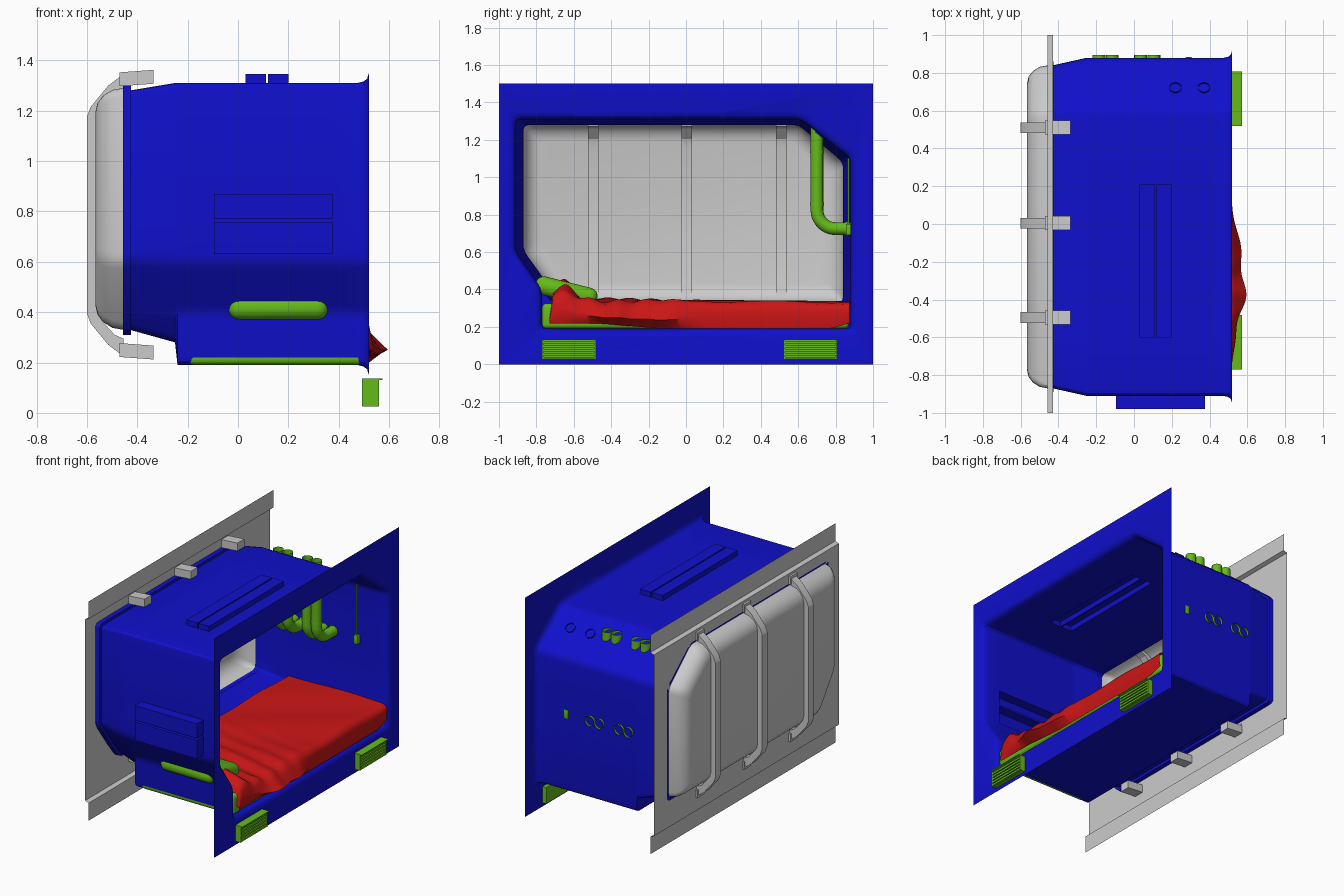
import bpy, bmesh, math
from mathutils import Vector, Matrix

if "Cube" in bpy.data.objects:
    bpy.data.objects.remove(bpy.data.objects["Cube"])


def material(name, rgb):
    m = bpy.data.materials.new(name)
    m.diffuse_color = (*rgb, 1)
    m.use_nodes = True
    m.node_tree.nodes["Principled BSDF"].inputs["Base Color"].default_value = m.diffuse_color
    return m


BLUE = material("blue_shell", (0.005, 0.005, 0.6))
GREEN = material("green_fittings", (0.13, 0.5, 0.01))
RED = material("red_cloth", (0.6, 0.008, 0.008))


def finish(bm, name, mat=None, angle=30, recalc=True):
    if recalc:
        bmesh.ops.recalc_face_normals(bm, faces=bm.faces)
    me = bpy.data.meshes.new(name)
    bm.to_mesh(me)
    bm.free()
    ob = bpy.data.objects.new(name, me)
    bpy.context.collection.objects.link(ob)
    if mat:
        me.materials.append(mat)
    bpy.ops.object.select_all(action='DESELECT')
    ob.select_set(True)
    bpy.context.view_layer.objects.active = ob
    bpy.ops.object.shade_smooth_by_angle(angle=math.radians(angle))
    return ob


def add_box(bm, x0, x1, y0, y1, z0, z1):
    mat = Matrix.Translation(((x0 + x1) / 2, (y0 + y1) / 2, (z0 + z1) / 2))
    mat = mat @ Matrix.Diagonal((x1 - x0, y1 - y0, z1 - z0, 1))
    return bmesh.ops.create_cube(bm, size=1, matrix=mat)['verts']


def soft_box(name, dims, r, mat, segs=4):
    bm = bmesh.new()
    add_box(bm, *dims)
    bmesh.ops.bevel(bm, geom=bm.edges[:], offset=r, segments=segs, affect='EDGES', profile=0.5)
    return finish(bm, name, mat)


def outline(pts, grow=0.0, r=0.035, n=3):
    """Clockwise yz outline, offset outward by grow, corners rounded."""
    P = [Vector(p) for p in pts]
    k = len(P)
    out = []
    for i, p in enumerate(P):
        a, b = (p - P[i - 1]).normalized(), (P[(i + 1) % k] - p).normalized()
        na, nb = Vector((-a.y, a.x)), Vector((-b.y, b.x))
        q = p + (na + nb) * (grow / (1 + na.dot(nb)))
        s, e = q - a * r, q + b * r
        for j in range(n + 1):
            t = j / n
            out.append(s * (1 - t) ** 2 + q * 2 * t * (1 - t) + e * t * t)
    return out


def loft(bm, sections, closed=False):
    rings = [[bm.verts.new((x, p.x, p.y)) for p in pts] for x, pts in sections]
    pairs = list(zip(rings, rings[1:])) + ([(rings[-1], rings[0])] if closed else [])
    for A, B in pairs:
        for i in range(len(A)):
            j = (i + 1) % len(A)
            bm.faces.new((A[i], A[j], B[j], B[i]))
    return rings


def plate_around(bm, x, z0, z1, inner_edges):
    """Flat sheet, full length, with the given loop as its hole."""
    c = [bm.verts.new((x, y, z)) for y, z in ((-1, z0), (1, z0), (1, z1), (-1, z1))]
    es = [bm.edges.new((c[i], c[(i + 1) % 4])) for i in range(4)]
    bmesh.ops.triangle_fill(bm, edges=es + inner_edges, use_beauty=True, use_dissolve=False)
    return c


def rim(bm, x):
    return [e for e in bm.edges if e.is_boundary and all(abs(v.co.x - x) < 1e-4 for v in e.verts)]


def recess(bm, lo, hi, push):
    """Push a rectangular patch of wall outward as a hollow niche."""
    for ax in range(3):
        if push[ax]:
            continue
        for val in (lo[ax], hi[ax]):
            no = Vector((0, 0, 0))
            no[ax] = 1
            bmesh.ops.bisect_plane(bm, geom=bm.verts[:] + bm.edges[:] + bm.faces[:],
                                   plane_co=no * val, plane_no=no)
    fs = [f for f in bm.faces if all(lo[i] < f.calc_center_median()[i] < hi[i] for i in range(3))]
    ret = bmesh.ops.extrude_face_region(bm, geom=fs)['geom']
    bmesh.ops.translate(bm, vec=push, verts=[g for g in ret if isinstance(g, bmesh.types.BMVert)])
    bmesh.ops.delete(bm, geom=[f for f in fs if f.is_valid], context='FACES_ONLY')


# Blue pod: lofted shell, storage niches, flared mouth and front panel
MOUTH = [(-.91, 1.31), (.61, 1.31), (.88, 1.1), (.88, .19), (-.77, .19), (-.77, .4), (-.91, .6)]
MID = [(-.91, 1.31), (.61, 1.31), (.88, 1.1), (.88, .28), (-.68, .28), (-.77, .4), (-.91, .6)]
BACK = [(-.87, 1.28), (.6, 1.28), (.84, 1.08), (.84, .33), (-.66, .33), (-.74, .43), (-.87, .61)]
bm = bmesh.new()
loft(bm, [(-.455, outline(BACK)), (-.43, outline(BACK)), (-.25, outline(MID)), (-.24, outline(MOUTH)),
          (.475, outline(MOUTH)), (.5, outline(MOUTH, .006)), (.513, outline(MOUTH, .018)),
          (.52, outline(MOUTH, .04))])
for z0, z1 in ((.63, .757), (.77, .87)):
    recess(bm, (-.095, -.93, z0), (.375, -.9, z1), (0, -.07, 0))
for x0, x1 in ((.03, .112), (.12, .2)):
    recess(bm, (x0, -.6, 1.3), (x1, .21, 1.32), (0, 0, .035))
plate_around(bm, .52, 0, 1.5, rim(bm, .52))
finish(bm, "pod_shell", BLUE)

# Collar where the pod meets the rear panel
bm = bmesh.new()
loft(bm, [(-.457, outline(BACK)), (-.457, outline(BACK, .02)), (-.425, outline(BACK, .02)),
          (-.425, outline(BACK))], closed=True)
finish(bm, "rear_collar", BLUE)

# Grey rear panel with joggled edge strips and bulged back
BULGE = [(-.87, 1.29), (.6, 1.29), (.84, 1.08), (.84, .33), (-.68, .33), (-.87, .6)]
bm = bmesh.new()
rings = loft(bm, [(-.457, outline(BULGE)), (-.5, outline(BULGE, -.008)), (-.535, outline(BULGE, -.03)),
                  (-.558, outline(BULGE, -.06)), (-.566, outline(BULGE, -.095))])
bm.faces.new(rings[-1])
c = plate_around(bm, -.457, .13, 1.37, rim(bm, -.457))
for a, b, z1, z2 in ((c[0], c[1], .12, 0), (c[3], c[2], 1.38, 1.5)):
    for z in (z1, z2):
        na, nb = (bm.verts.new((-.43, y, z)) for y in (-1, 1))
        bm.faces.new((a, b, nb, na))
        a, b = na, nb
finish(bm, "rear_panel")

# Ribs and clamp brackets
outer = [(-.455, .56), (-.515, .515), (-.585, .43), (-.6, .39)]
inner = [(-.555, .37), (-.54, .42), (-.49, .475), (-.455, .49)]
half = [(x, .785 + d) for x, d in outer]
low = [(x, .785 - d) for x, d in outer[::-1]]
low_in = [(x, .785 - d) for x, d in inner[::-1]]
rib = half + low + low_in + [(x, .785 + d) for x, d in inner]
clamp = [(-.47, .565), (-.335, .575), (-.335, .52), (-.47, .51)]
bm = bmesh.new()


def prism(bm, pts, y0, y1):
    f = bm.faces.new([bm.verts.new((x, y0, z)) for x, z in pts])
    g = bmesh.ops.extrude_face_region(bm, geom=[f])['geom']
    bmesh.ops.translate(bm, vec=(0, y1 - y0, 0), verts=[v for v in g if isinstance(v, bmesh.types.BMVert)])
    if len([h for h in bm.faces if len(h.verts) == len(pts)]) and not f.is_valid:
        bm.faces.new([min(bm.verts, key=lambda v: (v.co - Vector((x, y0, z))).length) for x, z in pts])


for y in (-.495, .005, .51):
    prism(bm, rib, y - .028, y + .028)
    for s in (1, -1):
        prism(bm, [(x, .787 + s * d) for x, d in clamp], y - .037, y + .037)
finish(bm, "ribs_and_clamps", angle=20)

# Green mattress and pillow
soft_box("mattress", (-.2, .5, -.769, .87, .191, .325), .022, GREEN)
p = soft_box("pillow", (-.04, .36, -.17, .17, -.05, .05), .045, GREEN, 5)
p.location = (0, -.64, .39)
p.rotation_euler = (math.radians(-14), 0, 0)

# Red blanket, wrinkled at the head and draped over the front edge
gauss = lambda v, c, w: math.exp(-((v - c) / w) ** 2)
bm = bmesh.new()
NY, NX = 90, 20
rows = []
for i in range(NY + 1):
    t = i / NY
    y = -.73 + 1.605 * t
    b = .075 * gauss(y, -.38, .12) + .05 * gauss(y, -.14, .14) + .02 * gauss(y, -.6, .1)
    low_z = .192 + .025 * max(0, min(1, (-.15 - y) / .3)) + .03 * max(0, (y - .78) / .1)
    end = .11 if i == 0 else 0
    fold = gauss(y, -.5, .4)
    row = []
    for j in range(NX + 1):
        x = -.23 + .7 * j / NX
        h = .345 - .012 * t + .1 * gauss(y, -.65, .08) * (1 - .6 * max(0, (x - .25) / .22)) - end
        h += .011 * fold * math.sin(42 * y + 9 * x) + .005 * math.sin(11 * y - 8 * x)
        row.append((x, h))
    for dx, f in ((.505, .93), (.517 + .25 * b, .72), (.517 + .65 * b, .48), (.517 + b, .3), (.51, 0)):
        row.append((dx, low_z + (h - low_z) * f))
    rows.append([bm.verts.new((x, y, z)) for x, z in row])
for A, B in zip(rows, rows[1:]):
    for j in range(len(A) - 1):
        bm.faces.new((A[j], A[j + 1], B[j + 1], B[j]))
finish(bm, "blanket", RED, 60)

# Slatted vents under the mouth
for k, y0 in enumerate((-.77, .52)):
    y1 = y0 + .288
    bm = bmesh.new()
    add_box(bm, .492, .545, y0, y1, .025, .13)
    for s in range(5):
        z = .027 + .021 * s
        add_box(bm, .54, .56, y0, y1, z, z + .013)
    for e in (y0, y1 - .008):
        add_box(bm, .54, .56, e, e + .008, .025, .13)
    add_box(bm, .492, .573, y0, y1, .13, .136)
    finish(bm, f"vent_{k + 1}", GREEN)


# Open air ducts with collars, bending from roof slope to end wall
def tube(name, pts, r, mat):
    cu = bpy.data.curves.new(name, 'CURVE')
    cu.dimensions = '3D'
    cu.bevel_depth, cu.bevel_resolution = r, 6
    sp = cu.splines.new('POLY')
    sp.points.add(len(pts) - 1)
    for q, co in zip(sp.points, pts):
        q.co = (*co, 1)
    sp.use_smooth = True
    cu.materials.append(mat)
    ob = bpy.data.objects.new(name, cu)
    bpy.context.collection.objects.link(ob)


for k, x in enumerate((-.185, -.115, .035, .105)):
    bend = [(x, .8 - .1 * math.cos(a), .825 - .1 * math.sin(a))
            for a in (math.radians(9 * d) for d in range(11))]
    tube(f"duct_{k + 1}", [(x, .7, 1.275)] + bend + [(x, .895, .725)], .034, GREEN)
    for m, z in enumerate((.85, 1.13)):
        tube(f"duct_collar_{k + 1}_{m + 1}", [(x, .7, z), (x, .7, z + .014)], .038, GREEN)
    tube(f"duct_end_collar_{k + 1}", [(x, .85, .725), (x, .87, .725)], .038, GREEN)

# Blank ports on the roof slope
for k, x in enumerate((.22, .37)):
    tube(f"blank_port_{k + 1}", [(x, .715, 1.221), (x, .7236, 1.232)], .032, BLUE)

# Pull cord and handle
tube("pull_cord", [(.29, .868, 1.1), (.29, .868, .74)], .005, GREEN)
soft_box("cord_handle", (.273, .307, .855, .883, .69, .75), .004, GREEN, 2)
